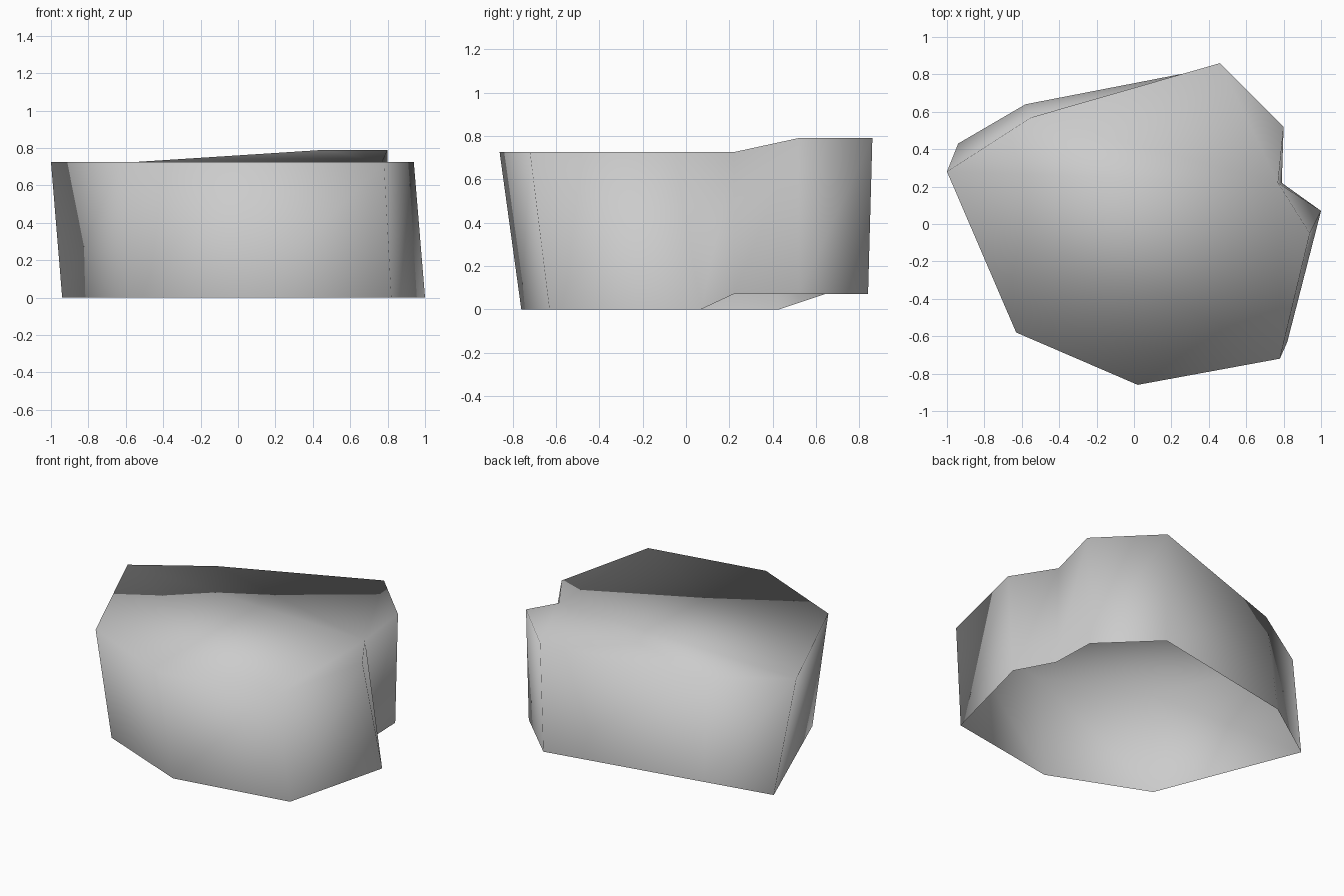
import bpy
import bmesh

cube = bpy.data.objects.get("Cube")
if cube:
    bpy.data.objects.remove(cube, do_unlink=True)

# Heights: the back corner of the shell is lifted slightly
BASE, TOP = 0.0, 0.725
BASE_LIFT, TOP_LIFT = 0.07, 0.79

# Matching outlines, counter-clockwise from the front corner
lower_rim = [
    (0.06, -0.76, BASE), (0.82, -0.63, BASE), (1.0, 0.07, BASE),
    (0.79, 0.22, BASE_LIFT), (0.78, 0.52, BASE_LIFT), (0.45, 0.84, BASE_LIFT),
    (-0.58, 0.64, BASE_LIFT), (-0.94, 0.43, BASE), (-0.57, -0.5, BASE),
]
upper_rim = [
    (0.02, -0.86, TOP), (0.78, -0.72, TOP), (0.94, -0.05, TOP),
    (0.77, 0.22, TOP), (0.8, 0.52, TOP_LIFT), (0.46, 0.86, TOP_LIFT),
    (-0.55, 0.57, TOP), (-1.0, 0.28, TOP), (-0.63, -0.58, TOP),
]
# The top folds between these two corners
FOLD_START, FOLD_END = 3, 6


def make_material(name, color):
    material = bpy.data.materials.new(name)
    material.use_nodes = True
    material.diffuse_color = color
    for node in material.node_tree.nodes:
        if node.type == "BSDF_PRINCIPLED":
            node.inputs["Base Color"].default_value = color
            node.inputs["Roughness"].default_value = 0.9
    return material


def build_shell(name, lower, upper, material):
    """Join two outlines with walls and close the top; the underside is open."""
    bm = bmesh.new()
    low = [bm.verts.new(point) for point in lower]
    high = [bm.verts.new(point) for point in upper]
    count = len(low)
    for i in range(count):
        j = (i + 1) % count
        bm.faces.new((low[i], low[j], high[j], high[i]))

    # Flat front part of the top, and the raised back part behind the fold
    bm.faces.new(high[:FOLD_START + 1] + high[FOLD_END:])
    bm.faces.new(high[FOLD_START:FOLD_END + 1])

    # The whole stone is softly shaded, with no sharp edges
    for face in bm.faces:
        face.smooth = True

    mesh = bpy.data.meshes.new(name)
    bm.to_mesh(mesh)
    bm.free()
    mesh.materials.append(material)
    obj = bpy.data.objects.new(name, mesh)
    bpy.context.collection.objects.link(obj)


# Stone shell
stone_grey = make_material("light_stone_grey", (0.6, 0.6, 0.6, 1.0))
build_shell("stone_shell", lower_rim, upper_rim, stone_grey)
